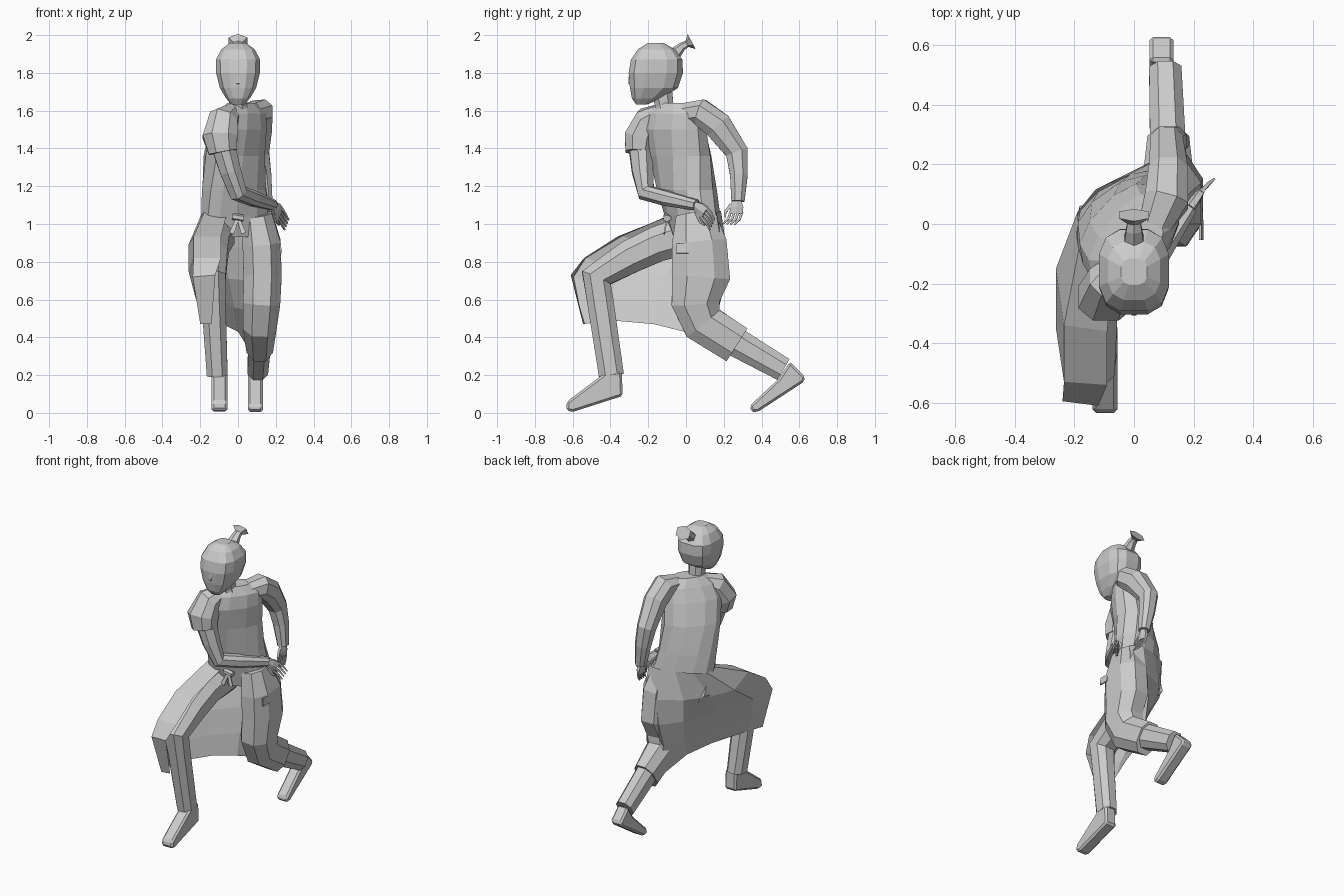
import bpy, bmesh, math
from mathutils import Vector as V


def finish(name, bm):
    bmesh.ops.recalc_face_normals(bm, faces=bm.faces[:])
    me = bpy.data.meshes.new(name)
    bm.to_mesh(me)
    bm.free()
    ob = bpy.data.objects.new(name, me)
    bpy.context.collection.objects.link(ob)
    return ob


def tube(name, stations, side=(1, 0, 0), n=8, flat=False, power=0.85):
    """Loft rings (x, y, z, half_width, half_depth[, twist in degrees]) along a path."""
    bm = bmesh.new()
    pts = [V(s[:3]) for s in stations]
    rings = []
    for i, s in enumerate(stations):
        if flat:
            t = V((0, 0, 1))
        else:
            a, b = pts[max(i - 1, 0)], pts[min(i + 1, len(pts) - 1)]
            t = (pts[i] - a).normalized() + (b - pts[i]).normalized()
            t.normalize()
        ang = math.radians(s[5]) if len(s) > 5 else 0
        u = V((math.cos(ang), math.sin(ang), 0)) if len(s) > 5 else V(side)
        u = (u - t * u.dot(t)).normalized()
        w = t.cross(u)
        ring = []
        for k in range(n):
            q = 2 * math.pi * (k + 0.5) / n
            c, d = math.cos(q), math.sin(q)
            c = math.copysign(abs(c) ** power, c)
            d = math.copysign(abs(d) ** power, d)
            ring.append(bm.verts.new(pts[i] + u * c * s[3] + w * d * s[4]))
        rings.append(ring)
    for r, q in zip(rings, rings[1:]):
        for k in range(n):
            bm.faces.new((r[k], r[(k + 1) % n], q[(k + 1) % n], q[k]))
    bm.faces.new(rings[0])
    bm.faces.new(rings[-1])
    return finish(name, bm)


def sheet(name, columns):
    bm = bmesh.new()
    vs = [[bm.verts.new(p) for p in col] for col in columns]
    for a, b in zip(vs, vs[1:]):
        for k in range(len(a) - 1):
            bm.faces.new((a[k], a[k + 1], b[k + 1], b[k]))
    return finish(name, bm)


def foot(name, x, half, profile):
    bm = bmesh.new()
    rows = [[bm.verts.new((x + sx * half, y, z)) for y, z in profile] for sx in (-1, 1)]
    bm.faces.new(rows[0])
    bm.faces.new(rows[1])
    n = len(profile)
    for k in range(n):
        bm.faces.new((rows[0][k], rows[0][(k + 1) % n], rows[1][(k + 1) % n], rows[1][k]))
    ob = finish(name, bm)
    m = ob.modifiers.new("rounding", "BEVEL")
    m.width, m.segments = 0.012, 1


def hand(name, wrist, along, across, curl):
    w, a, c, n = V(wrist), V(along).normalized(), V(across).normalized(), V(curl).normalized()
    p = w + a * 0.075
    tube(name + "_palm", [(*w, .024, .018), (*(w + a * .04), .04, .018), (*p, .038, .014)], side=c, n=6)
    for i in range(4):
        b = p + c * (-.03 + .02 * i) - a * .01
        m = b + a * .035 + n * .012
        e = m + a * .02 + n * .03
        tube(f"{name}_finger_{i + 1}", [(*b, .009, .009), (*m, .008, .008), (*e, .005, .005)], side=c, n=4)
    b = w + a * .03 - c * .03
    m = b + a * .035 - c * .015 + n * .015
    tube(name + "_thumb", [(*b, .012, .012), (*m, .009, .009), (*(m + a * .03), .005, .005)], side=c, n=4)


# head, neck and hair knot
tube("head", [(0, -.235, 1.633, .035, .03), (0, -.208, 1.665, .065, .08), (0, -.17, 1.72, .098, .13),
              (0, -.16, 1.80, .119, .147), (0, -.155, 1.87, .12, .14), (0, -.157, 1.925, .09, .10),
              (0, -.16, 1.957, .045, .045)], n=12, flat=True, power=.7)
tube("nose", [(0, -.297, 1.80, .006, .006), (0, -.299, 1.745, .011, .010), (0, -.285, 1.735, .01, .006)],
     n=4, flat=True)
tube("neck", [(.01, -.09, 1.56, .07, .06), (0, -.115, 1.63, .05, .052), (0, -.13, 1.72, .055, .06)])
tube("hair_knot", [(0, -.06, 1.90, .038, .035), (0, -.02, 1.94, .03, .022), (0, .005, 1.953, .025, .018),
                   (0, .03, 1.966, .056, .045)], n=6)

# twisted coat body
tube("coat_body", [(.0, .05, .93, .17, .105, 22), (-.01, .035, 1.04, .195, .12, 28),
                   (-.02, .005, 1.18, .185, .13, 35), (-.02, -.03, 1.36, .185, .125, 47),
                   (0, -.06, 1.50, .19, .11, 52), (.02, -.06, 1.585, .175, .085, 52),
                   (.02, -.065, 1.64, .10, .055, 52)], n=12, flat=True)

# belt knot with two tails
tube("belt_knot", [(-.03, -.10, 1.04, .022, .018), (.03, -.10, 1.03, .022, .018)], side=(0, 1, 0), n=6)
for i, x in enumerate((-.035, .03)):
    tube(f"belt_tail_{i + 1}", [(0, -.10, 1.035, .01, .005), (x, -.115, .95, .018, .005)], n=4)

# front arm, crossing the body
tube("front_sleeve", [(-.03, -.13, 1.59, .05, .05), (-.075, -.195, 1.55, .083, .08),
                      (-.095, -.245, 1.46, .098, .088), (-.08, -.25, 1.38, .08, .075)])
tube("front_arm", [(-.08, -.24, 1.42, .064, .066), (-.04, -.23, 1.28, .056, .058),
                   (.0, -.21, 1.165, .05, .048), (.08, -.10, 1.135, .045, .042),
                   (.185, .055, 1.10, .03, .03)], side=(.77, -.64, 0))
hand("front_hand", (.185, .05, 1.10), (.40, .6, -.5), (.35, .4, .85), (.3, .1, -.6))

# rear arm, swung back
tube("rear_arm", [(.07, .0, 1.585, .06, .06), (.11, .08, 1.59, .08, .075), (.115, .17, 1.52, .07, .08),
                  (.11, .27, 1.38, .058, .064), (.13, .28, 1.26, .05, .05), (.15, .275, 1.12, .035, .037)])
hand("rear_hand", (.15, .27, 1.13), (.05, -.05, -1), (0, 1, -.05), (.3, -.7, -.2))

# front leg
tube("front_trousers", [(-.10, .03, .95, .09, .11), (-.14, -.15, .895, .10, .10), (-.145, -.30, .825, .095, .095),
                        (-.14, -.475, .715, .08, .088), (-.13, -.455, .60, .069, .075),
                        (-.11, -.395, .20, .059, .071)])
foot("front_foot", -.098, .042, [(-.34, .22), (-.335, .09), (-.60, .005), (-.635, .015), (-.63, .06), (-.43, .21)])

# rear leg, kneeling under the coat
tube("rear_coat_leg", [(.10, .05, 1.05, .085, .11), (.125, .07, .90, .108, .155), (.13, .08, .72, .108, .165),
                       (.125, .05, .58, .105, .135), (.115, .09, .475, .095, .12), (.115, .27, .36, .075, .11)])
tube("rear_trousers", [(.115, .22, .40, .065, .085), (.105, .515, .23, .058, .068)])
foot("rear_foot", .092, .04, [(.49, .18), (.55, .27), (.63, .19), (.625, .165), (.38, .005), (.345, .005), (.34, .04)])
tube("pocket_flap", [(.222, -.02, .895, .006, .045), (.228, -.02, .845, .006, .045)], n=4)

# coat skirt: over the front thigh, then draped behind to the rear knee
sheet("coat_skirt", [
    [(-.06, -.07, 1.05), (-.09, -.36, .935), (-.09, -.54, .82), (-.12, -.61, .73), (-.14, -.535, .47)],
    [(-.18, -.06, 1.06), (-.235, -.34, .935), (-.235, -.53, .82), (-.24, -.595, .72), (-.20, -.545, .47)],
    [(-.19, .04, 1.06), (-.262, -.15, .89), (-.262, -.35, .75), (-.225, -.40, .61), (-.185, -.40, .49)],
    [(-.13, .115, 1.07), (-.20, .01, .89), (-.16, -.10, .73), (-.11, -.14, .59), (-.08, -.17, .47)],
    [(-.03, .16, 1.07), (-.08, .14, .88), (-.05, .10, .71), (-.02, .05, .56), (0, -.01, .43)],
    [(.08, .185, 1.07), (.08, .215, .87), (.06, .21, .70), (.05, .17, .54), (.05, .20, .35)],
    [(.17, .16, 1.06), (.19, .19, .87), (.19, .19, .72), (.17, .14, .60), (.13, .20, .45)]])
